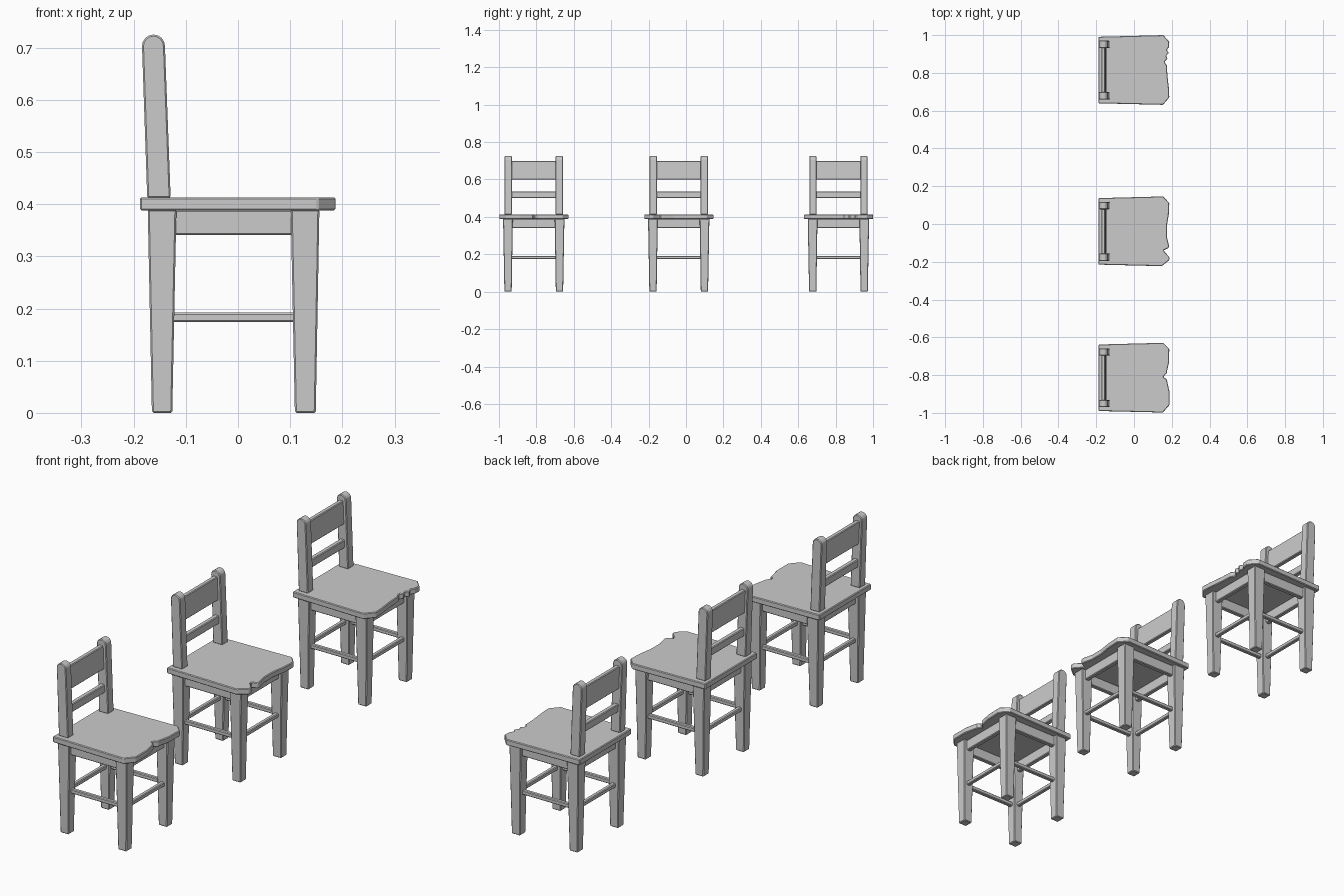
import bpy, bmesh, math

BEVEL = 0.003


def loft(name, a, b):
    """Solid between two matching closed loops of 3D points."""
    bm = bmesh.new()
    va = [bm.verts.new(p) for p in a]
    vb = [bm.verts.new(p) for p in b]
    n = len(a)
    bm.faces.new(va)
    bm.faces.new(vb[::-1])
    for i in range(n):
        j = (i + 1) % n
        bm.faces.new((va[j], va[i], vb[i], vb[j]))
    bmesh.ops.recalc_face_normals(bm, faces=bm.faces)
    me = bpy.data.meshes.new(name)
    bm.to_mesh(me)
    bm.free()
    ob = bpy.data.objects.new(name, me)
    bpy.context.collection.objects.link(ob)
    mod = ob.modifiers.new("worn_edges", 'BEVEL')
    mod.width = BEVEL
    mod.segments = 1
    mod.limit_method = 'ANGLE'
    mod.angle_limit = math.radians(40)
    return ob


def rect(x0, x1, y0, y1, z):
    return [(x0, y0, z), (x1, y0, z), (x1, y1, z), (x0, y1, z)]


def bar(name, x, y, z, lean=0.0):
    """Box from (min, max) ranges; lean shifts the top along x."""
    return loft(name, rect(*x, *y, z[0]), rect(x[0] + lean, x[1] + lean, *y, z[1]))


# chair centre in y, and chipped front edge of its seat (x, y from centre)
CHAIRS = [
    (-0.814, [(0.153, -0.184), (0.187, -0.145), (0.187, -0.07), (0.176, -0.02),
              (0.173, -0.008), (0.157, 0.004), (0.162, 0.013), (0.174, 0.024),
              (0.176, 0.04), (0.185, 0.08), (0.187, 0.153), (0.155, 0.185)]),
    (-0.039, [(0.147, -0.184), (0.187, -0.152), (0.187, -0.136), (0.165, -0.112),
              (0.157, -0.1), (0.183, -0.088), (0.185, -0.075), (0.174, -0.03),
              (0.174, 0.03), (0.184, 0.09), (0.187, 0.15), (0.155, 0.185)]),
    (0.815, [(0.153, -0.184), (0.187, -0.145), (0.185, -0.1), (0.177, -0.03),
             (0.174, 0.025), (0.164, 0.038), (0.166, 0.05), (0.178, 0.058),
             (0.170, 0.075), (0.184, 0.09), (0.174, 0.106), (0.185, 0.122),
             (0.187, 0.15), (0.155, 0.185)]),
]

for cy, front in CHAIRS:
    # seat
    outline = [(-0.188, 0.176), (-0.188, -0.176)] + front
    loft("seat", [(x, cy + y, 0.388) for x, y in outline],
         [(x, cy + y, 0.413) for x, y in outline])

    for s in (-1, 1):
        def span(a, b):
            return sorted((cy + s * a, cy + s * b))

        # tapered legs
        for name, top, foot in (("back_leg", (-0.173, -0.118), (-0.165, -0.126)),
                                ("front_leg", (0.101, 0.156), (0.109, 0.149))):
            loft(name, rect(*foot, *span(0.118, 0.157), 0.0),
                 rect(*top, *span(0.112, 0.164), 0.39))

        # leaning back post with rounded top
        prof = [(-0.174, 0.412), (-0.129, 0.412)]
        prof += [(-0.162 + 0.022 * math.cos(a), 0.703 + 0.022 * math.sin(a))
                 for a in (math.pi * i / 8 for i in range(9))]
        y0, y1 = span(0.117, 0.156)
        loft("back_post", [(x, y0, z) for x, z in prof],
             [(x, y1, z) for x, z in prof])

        # side apron and stretcher
        bar("side_apron", (-0.122, 0.106), span(0.13, 0.15), (0.341, 0.389))
        bar("side_stretcher", (-0.13, 0.112), span(0.128, 0.146), (0.174, 0.192))

    # front and back aprons and stretchers
    for name, x in (("front", 0.130), ("back", -0.146)):
        bar(name + "_apron", (x - 0.01, x + 0.01), (cy - 0.116, cy + 0.116), (0.341, 0.389))
        bar(name + "_stretcher", (x - 0.009, x + 0.009), (cy - 0.12, cy + 0.12), (0.174, 0.192))

    # back rails
    bar("top_rail", (-0.169, -0.149), (cy - 0.12, cy + 0.12), (0.60, 0.70), -0.004)
    bar("lower_rail", (-0.166, -0.145), (cy - 0.12, cy + 0.12), (0.50, 0.535), -0.001)
